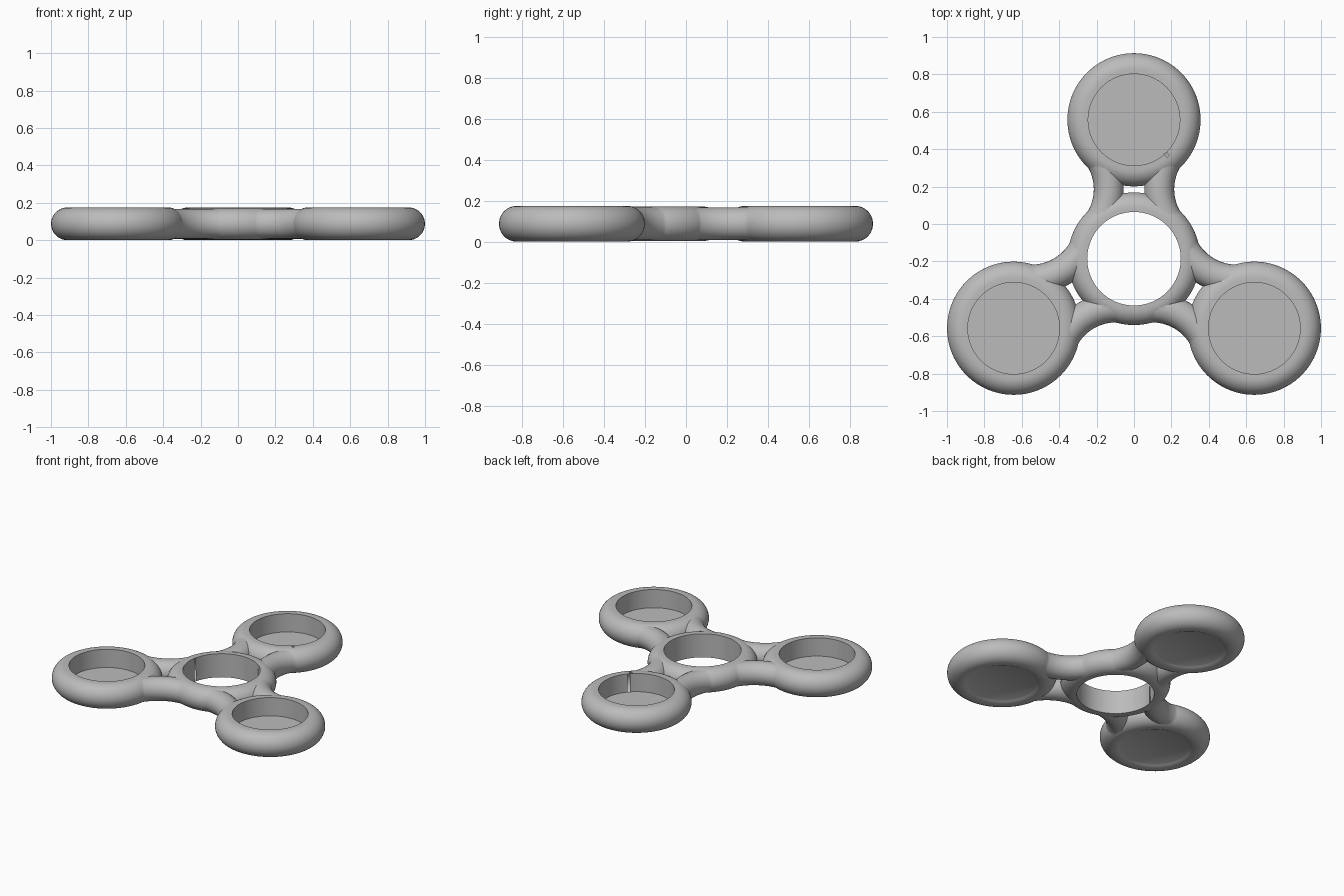
import bpy, bmesh
from math import sin, cos, pi, radians, atan2, sqrt
from mathutils import Vector, Matrix

cube = bpy.data.objects.get("Cube")
if cube:
    bpy.data.objects.remove(cube, do_unlink=True)

REACH = 0.743              # hub centre to cup centre
HUB = Vector((0, -REACH / 4, 0))
MID = 0.0875               # mid height of the body
RING = 0.2685              # centre line radius of the rounded rims
ARM_DIRECTIONS = [radians(a) for a in (90, 210, 330)]

grey = bpy.data.materials.new("grey plastic")
grey.use_nodes = True
colour = (0.5, 0.5, 0.5, 1)
grey.diffuse_color = colour
grey.node_tree.nodes["Principled BSDF"].inputs["Base Color"].default_value = colour


def arc(centre, radius, start, end, steps):
    """Points (r, z) on an arc around a centre at mid height."""
    angles = [start + (end - start) * i / steps for i in range(steps + 1)]
    return [(centre + radius * cos(a), MID + radius * sin(a)) for a in angles]


def revolve(name, profile, centre, start=0, sweep=2 * pi, steps=96):
    """Turn a closed (r, z) profile about a vertical axis; part sweeps get end caps."""
    bm = bmesh.new()
    full = sweep > 6.28
    rings = []
    for i in range(steps if full else steps + 1):
        a = start + sweep * i / steps
        rings.append([bm.verts.new((centre.x + r * cos(a), centre.y + r * sin(a), z))
                      for r, z in profile])
    n = len(profile)
    for a, b in zip(rings, rings[1:] + rings[:1] if full else rings[1:]):
        for j in range(n):
            k = (j + 1) % n
            if profile[j][0] or profile[k][0]:
                bm.faces.new((a[j], b[j], b[k], a[k]))
    if not full:
        bm.faces.new(rings[0])
        bm.faces.new(rings[-1])
    bmesh.ops.remove_doubles(bm, verts=bm.verts, dist=1e-5)
    bmesh.ops.recalc_face_normals(bm, faces=bm.faces)
    mesh = bpy.data.meshes.new(name)
    bm.to_mesh(mesh)
    bm.free()
    mesh.materials.append(grey)
    obj = bpy.data.objects.new(name, mesh)
    bpy.context.collection.objects.link(obj)
    return obj


def combine(body, other, operation):
    """Apply a boolean and discard the operand."""
    mod = body.modifiers.new("combine", 'BOOLEAN')
    mod.operation, mod.solver, mod.object = operation, 'EXACT', other
    bpy.context.view_layer.objects.active = body
    bpy.ops.object.modifier_apply(modifier=mod.name)
    bpy.data.objects.remove(other, do_unlink=True)


def bore(centre, radius, floor):
    return revolve("bore_cutter", [(0, floor), (radius, floor), (radius, 0.3), (0, 0.3)], centre)


# Hub: rounded disc, bored through later
HUB_R = 0.084
rim = arc(RING + 0.002, HUB_R, -pi / 2, pi / 2, 20)
body = revolve("spinner_body", [(0, rim[0][1])] + rim + [(0, rim[-1][1])], HUB)

# Cups: rounded rim curling under to a shallow recessed base
BASE = 0.015
inner = -pi / 2 - atan2(sqrt(MID ** 2 - (MID - BASE) ** 2), MID - BASE)
cup_profile = arc(RING, MID, inner, pi / 2, 26)
cup_profile = [(0, BASE)] + cup_profile + [(0, 2 * MID)]
cups = [HUB + REACH * Vector((cos(a), sin(a), 0)) for a in ARM_DIRECTIONS]
for centre in cups:
    combine(body, revolve("cup", cup_profile, centre), 'UNION')

# Arms: pairs of curved struts tangent to the hub rim and cup rim
STRUT_R, WAIST = 0.08, 0.135
half = REACH / 2
bend = (WAIST ** 2 + half ** 2 - RING ** 2) / (2 * (RING - WAIST))
spread = atan2(half, WAIST + bend)
strut = arc(bend, STRUT_R, 0, 2 * pi, 32)[:-1]
for a in ARM_DIRECTIONS:
    for side in (-1, 1):
        along = Vector((cos(a), sin(a), 0))
        across = Vector((-sin(a), cos(a), 0)) * side
        pivot = HUB + along * half + across * (WAIST + bend)
        facing = atan2(-across.y, -across.x)
        combine(body, revolve("strut", strut, pivot, facing - spread, 2 * spread, 24), 'UNION')

# Open hub and the three cup pockets
combine(body, bore(HUB, 0.25, -0.1), 'DIFFERENCE')
for centre in cups:
    combine(body, bore(centre, 0.245, 0.045), 'DIFFERENCE')

bpy.ops.object.select_all(action='DESELECT')
body.select_set(True)
bpy.context.view_layer.objects.active = body
bpy.ops.object.shade_smooth_by_angle(angle=radians(38))
